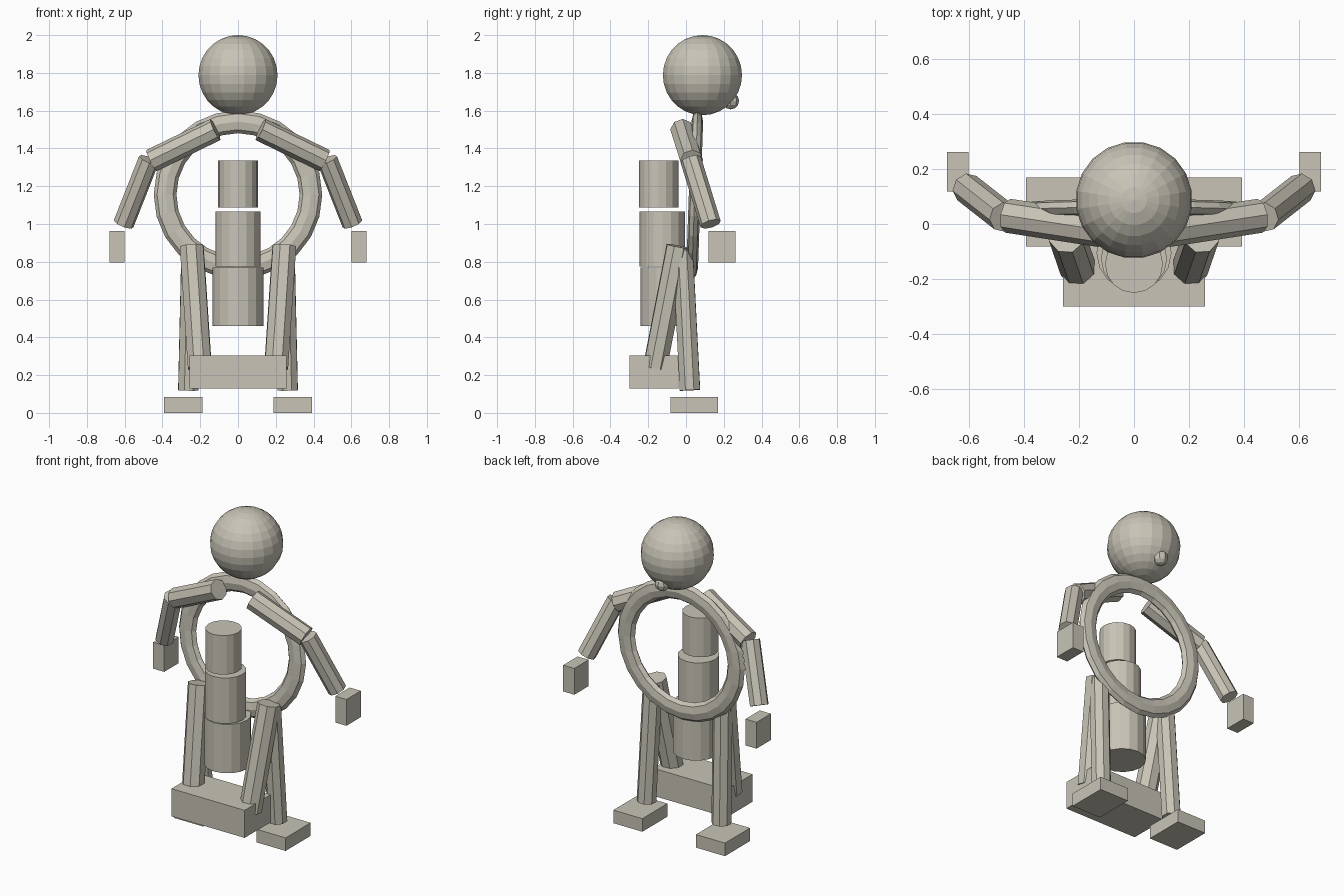
import bpy, math
from mathutils import Vector

if "Cube" in bpy.data.objects:
    bpy.data.objects.remove(bpy.data.objects["Cube"])

mat = bpy.data.materials.new("warm_grey")
mat.diffuse_color = (0.58, 0.55, 0.47, 1)
mat.use_nodes = True
mat.node_tree.nodes["Principled BSDF"].inputs["Base Color"].default_value = mat.diffuse_color


def finish(name):
    ob = bpy.context.object
    ob.name = name
    ob.data.materials.append(mat)
    return ob


def box(name, lo, hi):
    lo, hi = Vector(lo), Vector(hi)
    bpy.ops.mesh.primitive_cube_add(size=1, location=(lo + hi) / 2)
    ob = finish(name)
    ob.scale = hi - lo
    return ob


def rod(name, a, b, r, sides=8):
    a, b = Vector(a), Vector(b)
    bpy.ops.mesh.primitive_cylinder_add(vertices=sides, radius=r, depth=(b - a).length,
                                        location=(a + b) / 2)
    ob = finish(name)
    ob.rotation_euler = (b - a).to_track_quat('Z', 'Y').to_euler()
    return ob


def ball(name, loc, r, seg, rings):
    bpy.ops.mesh.primitive_uv_sphere_add(segments=seg, ring_count=rings, radius=r, location=loc)
    return finish(name)


# Head and small nose
head = ball("head", (0, 0.087, 1.788), 0.212, 20, 14)
head.rotation_euler.z = math.radians(9)
ball("nose", (0, 0.236, 1.652), 0.045, 8, 6)

# Flattened body ring, leaning slightly
bpy.ops.mesh.primitive_torus_add(major_segments=24, minor_segments=8, major_radius=0.386,
                                 minor_radius=0.06, location=(0, 0.046, 1.155))
ring = finish("body_ring")
ring.scale = (1, 1, 0.52)
ring.rotation_euler.x = math.radians(88)

# Stacked drums
for name, y, z0, z1, r in (("upper_drum", -0.145, 1.087, 1.335, 0.105),
                           ("middle_drum", -0.125, 0.775, 1.065, 0.12),
                           ("lower_drum", -0.105, 0.46, 0.77, 0.136)):
    rod(name, (0, y, z0), (0, y, z1), r, 16)

# Low block between the legs
box("seat_block", (-0.257, -0.30, 0.13), (0.257, -0.04, 0.305))

# Paired limbs
for side, s in (("left", -1), ("right", 1)):
    rod(side + "_upper_arm", (s * 0.12, -0.022, 1.50), (s * 0.458, 0.03, 1.336), 0.062)
    rod(side + "_forearm", (s * 0.472, 0.025, 1.34), (s * 0.606, 0.13, 1.0), 0.056)
    rod(side + "_thigh", (s * 0.202, -0.165, 0.238), (s * 0.245, -0.04, 0.882), 0.067)
    rod(side + "_shin", (s * 0.263, 0.021, 0.12), (s * 0.246, -0.017, 0.86), 0.058)
    box(side + "_hand", (s * 0.64 - 0.039, 0.118, 0.795), (s * 0.64 + 0.039, 0.262, 0.962))
    box(side + "_foot", (s * 0.29 - 0.102, -0.082, 0), (s * 0.29 + 0.102, 0.169, 0.083))
